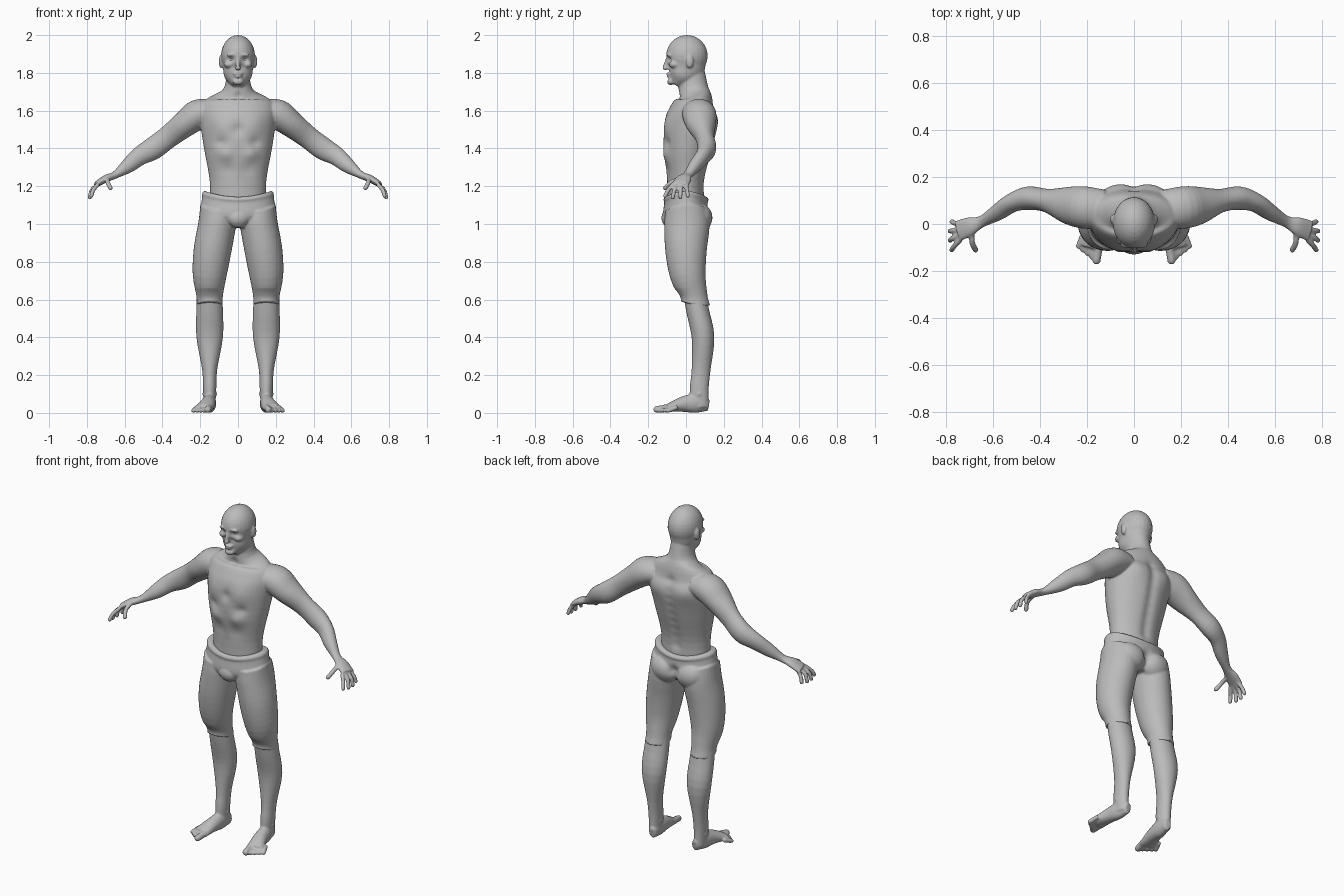
import bpy
import bmesh
import math
from mathutils import Vector, Matrix

cube = bpy.data.objects.get("Cube")
if cube:
    bpy.data.objects.remove(cube, do_unlink=True)

AXIS_X, AXIS_Y = Vector((1, 0, 0)), Vector((0, 1, 0))
FRONT, BACK = -1, 1
VOXEL = .006

clay = bpy.data.materials.new("plain grey")
clay.use_nodes = True
grey = (.5, .5, .5, 1)
clay.diffuse_color = grey
clay.node_tree.nodes["Principled BSDF"].inputs["Base Color"].default_value = grey


def sides_of(x):
    """Parts away from the centre line are built on both sides."""
    return (1, -1) if x else (1,)


def spline(stations, steps=4):
    """Smooth list of stations running through the given ones."""
    result = []
    last = len(stations) - 1
    for i in range(last):
        before, start, end, after = [
            Vector(stations[min(max(i + k, 0), last)]) for k in (-1, 0, 1, 2)]
        enter, leave = (end - before) / 2, (after - start) / 2
        for step in range(steps):
            t = step / steps
            ease = t * t * (3 - 2 * t)
            result.append(start.lerp(end, ease)
                          + enter * t * (1 - t) ** 2 - leave * t * t * (1 - t))
    result.append(Vector(stations[last]))
    return result


def loft(bm, stations, ref=AXIS_X, segments=32):
    """Skin oval rings; a station is x, y, z, radius along ref, other radius."""
    path = spline(stations)
    for sign in sides_of(stations[0][0]):
        rings = []
        for i, station in enumerate(path):
            x, y, z, wide, deep = station
            before, after = path[max(i - 1, 0)], path[min(i + 1, len(path) - 1)]
            tangent = Vector((after - before)[:3]).normalized()
            u = (ref - tangent * ref.dot(tangent)).normalized()
            v = tangent.cross(u)
            ring = []
            for k in range(segments):
                angle = math.tau * k / segments
                point = Vector((x, y, z))
                point += u * wide * math.cos(angle) + v * deep * math.sin(angle)
                point.x *= sign
                ring.append(bm.verts.new(point))
            rings.append(ring)
        for low, high in zip(rings, rings[1:]):
            for k in range(segments):
                n = (k + 1) % segments
                bm.faces.new((low[k], low[n], high[n], high[k]))
        bm.faces.new(rings[0])
        bm.faces.new(rings[-1])


def column(bm, levels, x=0):
    """Upright loft; a level is z, y, half width, half depth."""
    loft(bm, [(x, y, z, wide, deep) for z, y, wide, deep in levels], segments=48)


def blob(bm, centre, radii):
    for sign in sides_of(centre[0]):
        x, y, z = centre
        place = Matrix.Translation((x * sign, y, z)) @ Matrix.Diagonal((*radii, 1))
        bmesh.ops.create_uvsphere(bm, u_segments=24, v_segments=16, radius=1, matrix=place)


def digit(bm, joints, radius):
    """Finger or toe with a rounded tip."""
    loft(bm, [(*joint, radius, radius) for joint in joints])
    blob(bm, joints[-1], (radius, radius, radius))


def finish(bm, name, smooth):
    """Turn the parts into one fused, smooth surface."""
    bmesh.ops.recalc_face_normals(bm, faces=bm.faces)
    mesh = bpy.data.meshes.new(name)
    bm.to_mesh(mesh)
    bm.free()
    obj = bpy.data.objects.new(name, mesh)
    bpy.context.collection.objects.link(obj)
    fuse = obj.modifiers.new("fuse", "REMESH")
    fuse.mode = "VOXEL"
    fuse.voxel_size = VOXEL
    relax = obj.modifiers.new("relax", "SMOOTH")
    relax.iterations = smooth
    graph = bpy.context.evaluated_depsgraph_get()
    fused = bpy.data.meshes.new_from_object(obj.evaluated_get(graph))
    obj.modifiers.clear()
    obj.data = fused
    fused.materials.clear()
    fused.materials.append(clay)
    for face in fused.polygons:
        face.use_smooth = True
    return obj


def press(obj, side, dents):
    """Soft mirrored dents in the front or back: x, z, radius, depth."""
    for vert in obj.data.vertices:
        x, y, z = vert.co
        reach = min(max(y * side * 20, 0), 1)
        for cx, cz, radius, depth in dents:
            gap = math.hypot(abs(x) - cx, z - cz) / radius
            if reach and gap < 3:
                vert.co.y -= side * depth * reach * math.exp(-gap * gap)


skin = bmesh.new()

# Torso and neck
column(skin, [
    (1.08, 0, .15, .1), (1.23, 0, .15, .1), (1.4, .01, .18, .13), (1.54, .03, .2, .14),
    (1.61, .04, .2, .12), (1.66, .05, .17, .09), (1.71, .04, .08, .08), (1.8, .03, .06, .07)])

# Skull and face
blob(skin, (0, .005, 1.89), (.09, .11, .11))
column(skin, [
    (1.74, -.06, .03, .03), (1.78, -.03, .07, .07), (1.83, 0, .08, .1), (1.9, 0, .09, .1)])

# Nose, lips, chin, brows, cheekbones, jaw corners and ears
loft(skin, [(0, -.09, 1.89, .01, .01), (0, -.11, 1.83, .01, .015)])
blob(skin, (0, -.108, 1.825), (.016, .016, .01))
blob(skin, (0, -.09, 1.795), (.025, .016, .007))
blob(skin, (0, -.09, 1.78), (.02, .015, .007))
blob(skin, (0, -.08, 1.755), (.03, .02, .02))
blob(skin, (.03, -.09, 1.895), (.03, .015, .01))
blob(skin, (.05, -.06, 1.845), (.025, .03, .02))
blob(skin, (.045, -.02, 1.79), (.025, .045, .03))
blob(skin, (.09, .02, 1.86), (.012, .02, .035))

# Arms down to the palms
loft(skin, [
    (.13, .06, 1.6, .08, .06), (.21, .07, 1.58, .09, .08), (.28, .08, 1.53, .08, .07),
    (.37, .1, 1.46, .05, .06), (.45, .11, 1.4, .05, .06), (.52, .09, 1.36, .04, .05),
    (.58, .05, 1.31, .035, .04), (.65, .01, 1.26, .025, .02), (.7, -.01, 1.24, .04, .02),
    (.75, -.03, 1.21, .045, .015)], ref=AXIS_Y)

# Fingers fan out from the palm, thumb points forward
for finger in range(4):
    fan = finger - 1.5
    short = .004 * fan * fan
    digit(skin, ((.74, -.035 + .022 * fan, 1.21), (.775 - short, -.045 + .033 * fan, 1.18),
                 (.785 - short, -.05 + .04 * fan, 1.14 + short)), .011)
digit(skin, ((.69, -.03, 1.24), (.69, -.08, 1.22), (.675, -.11, 1.19)), .012)

# Lower legs and ankle bones
column(skin, [
    (.72, .03, .06, .06), (.55, .06, .07, .06), (.4, .09, .07, .06), (.23, .08, .04, .05),
    (.13, .07, .035, .05), (.03, .07, .03, .05)], x=.15)
blob(skin, (.15, .07, .1), (.04, .02, .02))

# Feet, then toes from the big one outward
loft(skin, [
    (.14, .12, .04, .02, .03), (.15, .05, .05, .035, .05), (.16, -.02, .045, .04, .04),
    (.18, -.1, .025, .05, .02)])
for toe in range(5):
    radius = .012 if toe else .018
    digit(skin, ((.15 + .017 * toe, -.09 + .011 * toe, .03),
                 (.16 + .019 * toe, -.155 + .015 * toe, radius)), radius)

body = finish(skin, "body", smooth=2)

# Chest, ribs, belly and throat, then eye sockets and chin crease
press(body, FRONT, [
    (.09, 1.52, .06, -.01), (.09, 1.43, .03, .01), (0, 1.5, .03, .01),
    (.07, 1.37, .04, -.012), (.05, 1.29, .04, .006), (0, 1.68, .02, .01),
    (.034, 1.872, .016, .014), (0, 1.77, .01, .005)])
# Shoulder blades and the groove of the spine
press(body, BACK, [(.1, 1.55, .06, -.01)]
      + [(0, 1.2 + .05 * level, .03, .01) for level in range(9)])
# Flat soles
for vert in body.data.vertices:
    vert.co.z = max(vert.co.z, 0)

# Eyes
balls = bmesh.new()
blob(balls, (.034, -.07, 1.872), (.015, .014, .011))
finish(balls, "eyes", smooth=1)

# Trousers: hips with a rolled waist, legs, seat and front pouch
cloth = bmesh.new()
column(cloth, [
    (1.18, 0, .18, .11), (1.16, 0, .19, .12), (1.14, 0, .19, .115), (1.05, 0, .2, .12),
    (.98, 0, .17, .08)])
loft(cloth, [
    (.1, 0, 1.09, .1, .11), (.11, .005, 1, .1, .12), (.135, 0, .86, .1, .11),
    (.15, .01, .73, .09, .095), (.15, .04, .62, .07, .075), (.15, .05, .58, .07, .08)])
blob(cloth, (.08, .07, 1.04), (.09, .07, .09))
blob(cloth, (0, -.09, 1.04), (.06, .04, .06))
trousers = finish(cloth, "trousers", smooth=3)

# Waist dips at the centre, hems drop towards the back
for vert in trousers.data.vertices:
    x, y, z = vert.co
    if z > 1:
        vert.co.z -= (1 - (x / .19) ** 2) * (z - 1) / 5
    elif z < .66:
        vert.co.z -= (y - .03) * (.66 - z) * 5
press(trousers, BACK, [(0, 1.05, .03, .02)])
